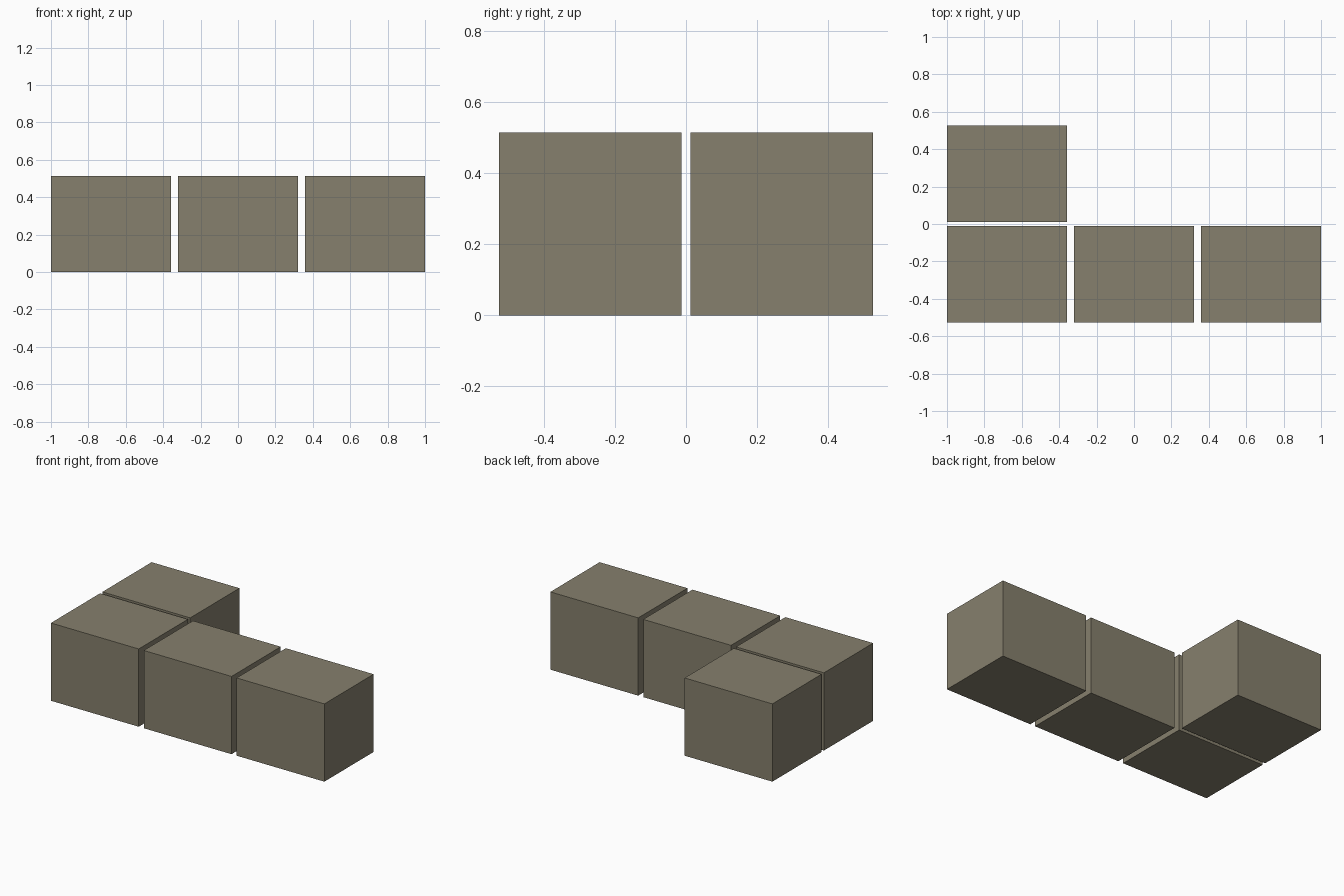
import bpy

if "Cube" in bpy.data.objects:
    bpy.data.objects.remove(bpy.data.objects["Cube"])

# Single flat stone colour
stone = bpy.data.materials.new("warm_grey_stone")
stone.diffuse_color = (0.238, 0.215, 0.153, 1.0)
stone.use_nodes = True
stone.node_tree.nodes["Principled BSDF"].inputs["Base Color"].default_value = stone.diffuse_color

WIDTH, DEPTH, HEIGHT = 0.642, 0.514, 0.514
STEP_X, ROW_Y = 0.679, 0.269


def block(name, x, y):
    bpy.ops.mesh.primitive_cube_add(size=1, location=(x, y, HEIGHT / 2))
    obj = bpy.context.object
    obj.name = name
    obj.scale = (WIDTH, DEPTH, HEIGHT)
    bpy.ops.object.transform_apply(location=False, rotation=False, scale=True)
    obj.data.materials.append(stone)


# Front row of three blocks
for i, side in enumerate(("left", "middle", "right")):
    block(f"front_block_{side}", (i - 1) * STEP_X, -ROW_Y)

# Single block behind the left end
block("back_block_left", -STEP_X, ROW_Y)
